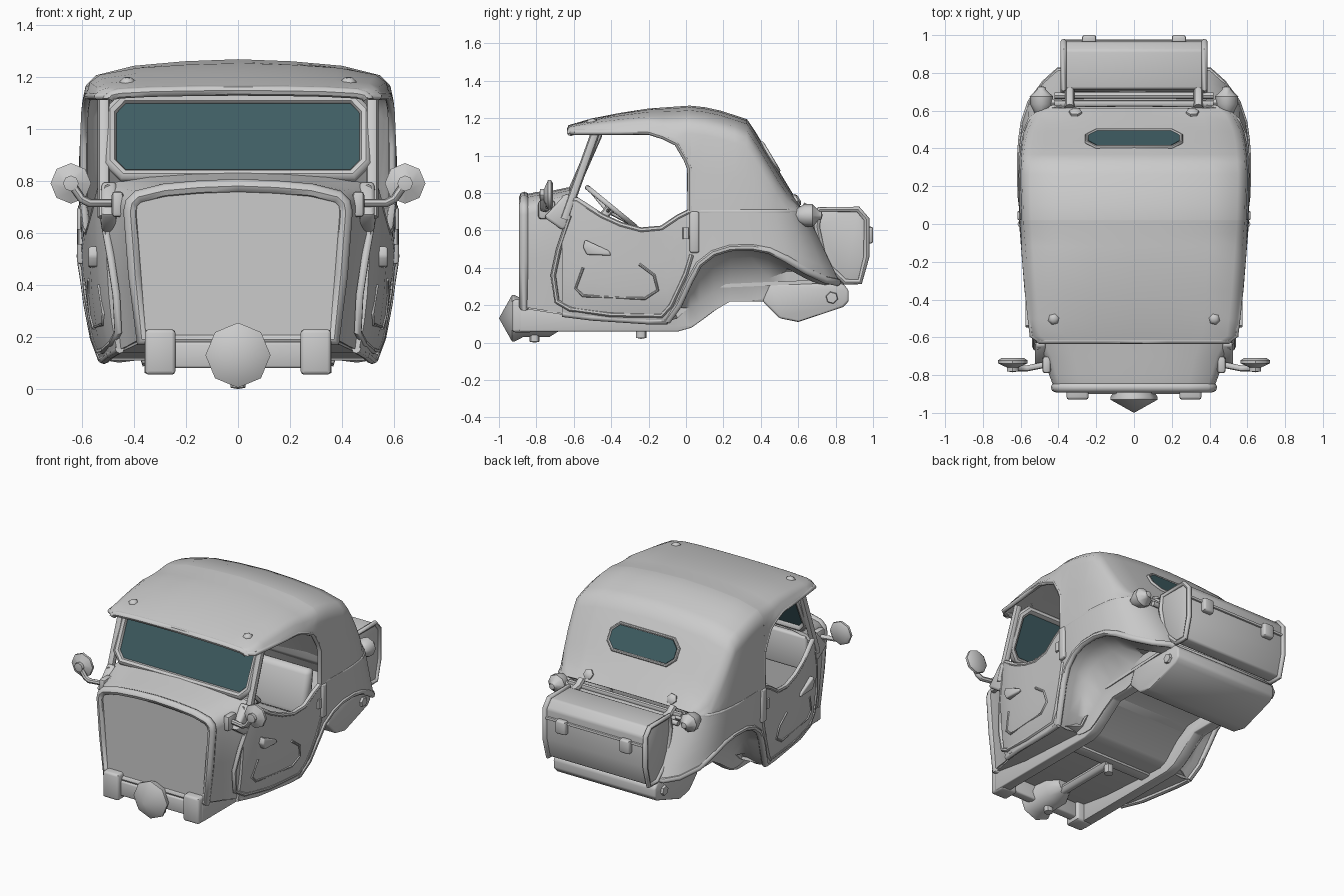
import bpy, bmesh, math
from mathutils import Vector

if "Cube" in bpy.data.objects:
    bpy.data.objects.remove(bpy.data.objects["Cube"])

GLASS = bpy.data.materials.new("glass")
GLASS.diffuse_color = (0.05, 0.11, 0.125, 1)
GLASS.use_nodes = True
GLASS.node_tree.nodes["Principled BSDF"].inputs["Base Color"].default_value = GLASS.diffuse_color

def interp(t, table):
    """Piecewise-linear lookup in [(t, value), ...]."""
    for (a, va), (b, vb) in zip(table, table[1:]):
        if t <= b:
            return va + (vb - va) * max(0, t - a) / (b - a)
    return table[-1][1]

def mesh(name, verts, faces, solid=0, mirror=False, bevel=0, mat=None):
    me = bpy.data.meshes.new(name)
    me.from_pydata([tuple(v) for v in verts], [], faces)
    bm = bmesh.new()
    bm.from_mesh(me)
    bmesh.ops.remove_doubles(bm, verts=bm.verts, dist=1e-5)
    bmesh.ops.recalc_face_normals(bm, faces=bm.faces)
    bm.to_mesh(me)
    ob = bpy.data.objects.new(name, me)
    bpy.context.collection.objects.link(ob)
    if mirror:
        ob.modifiers.new("mirror", 'MIRROR').use_mirror_merge = False
    if solid:
        m = ob.modifiers.new("solid", 'SOLIDIFY')
        m.thickness, m.offset = solid, 0
    if bevel:
        m = ob.modifiers.new("bevel", 'BEVEL')
        m.width, m.segments = bevel, 2
    if mat:
        me.materials.append(mat)

def loft(name, rows, cyclic=False, **kw):
    n = len(rows[0])
    mesh(name, [p for r in rows for p in r],
         [(i * n + j, i * n + (j + 1) % n, (i + 1) * n + (j + 1) % n, (i + 1) * n + j)
          for i in range(len(rows) - 1) for j in range(n if cyclic else n - 1)], **kw)

def prism(name, prof, x0, x1, **kw):
    """Side profile (y, z) extruded along x."""
    n = len(prof)
    sides = [(i, (i + 1) % n, n + (i + 1) % n, n + i) for i in range(n)]
    mesh(name, [(x, y, z) for x in (x0, x1) for y, z in prof], [tuple(range(n)), tuple(range(n, 2 * n))] + sides, **kw)

def box(name, x0, x1, y0, y1, z0, z1, **kw):
    prism(name, [(y0, z0), (y1, z0), (y1, z1), (y0, z1)], x0, x1, **kw)

def lathe(name, c, prof, axis=(0, 1, 0), n=8, **kw):
    """Profile (radius, offset) turned around an axis through c."""
    a = Vector(axis).normalized()
    u = a.orthogonal().normalized()
    w = a.cross(u)
    turn = [u * math.cos(t) + w * math.sin(t) for t in (2 * math.pi * i / n for i in range(n))]
    loft(name, [[Vector(c) + a * o + q * r for q in turn] for r, o in prof], cyclic=True, **kw)

def tube(name, pts, r, cyclic=False, mirror=False):
    cu = bpy.data.curves.new(name, 'CURVE')
    cu.dimensions, cu.bevel_depth, cu.bevel_resolution, cu.use_fill_caps = '3D', r, 2, True
    for s in ((1, -1) if mirror else (1,)):
        sp = cu.splines.new('POLY')
        sp.points.add(len(pts) - 1)
        for q, p in zip(sp.points, pts):
            q.co = (s * p[0], p[1], p[2], 1)
        sp.use_cyclic_u = cyclic
    bpy.context.collection.objects.link(bpy.data.objects.new(name, cu))

def octa(x, a, b, c):
    """Rectangle with clipped corners."""
    return [(-x + c, a), (x - c, a), (x, a + c), (x, b - c), (x - c, b), (c - x, b), (-x, b - c), (-x, a + c)]

def rib(y, w, zb, zc, foot=1.0, depth=1.0):
    """Arched cross-section from one side over the crown to the other."""
    d = min(1, (zc - zb) / 0.16) * depth
    zs = zc - 0.14 * d
    half = [(w * foot, y, zb), (w * (foot + 1) / 2, y, (zb + zs) / 2), (w * .985, y, zs), (w * .97, y, zc - .095 * d),
            (w * .91, y, zc - .06 * d), (w * .67, y, zc - .025 * d), (w * .35, y, zc - .008 * d)]
    return half + [(0, y, zc)] + [flip(p) for p in half[::-1]]

# Half-width of the body side
WY = [(-.89, .42), (-.75, .46), (-.6, .525), (-.4, .56), (0, .592), (.2, .602)]
KZ = [(.1, .88), (.2, .935), (.35, .97), (.6, 1), (.9, 1)]
W = lambda y, z: interp(y, WY) * interp(z, KZ)
on_side = lambda pts, off=0: [(W(y, z) + off, y, z) for y, z in pts]
flip = lambda p: (-p[0], p[1], p[2])
# Nose, hood and front panel
nose = [rib(*r, .88, .7) for r in [(-.865, .42, .19, .78), (-.8, .445, .18, .795), (-.7, .475, .165, .805),
                                   (-.63, .515, .15, .82), (-.585, .53, .145, .825)]]
loft("nose_shell", nose, solid=.02)
mesh("front_panel", nose[0], [tuple(range(len(nose[0])))], solid=.02)
tube("front_panel_rim", nose[0], .027, cyclic=True)
box("dashboard", -.49, .49, -.62, -.57, .55, .78, bevel=.015)
# Doors and sills
bot = [(-.66, .155), (-.5, .135), (-.2, .115), (-.1, .115), (-.04, .2), (.02, .33)]
top = [(-.66, .77), (-.58, .76), (-.52, .72), (-.45, .675), (-.35, .63), (-.24, .6), (-.13, .61), (-.04, .67), (.02, .7)]
span = lambda y, k: interp(y, bot) * (1 - k) + interp(y, top) * k
loft("door_panel", [on_side([(y, span(y, k / 6)) for k in range(7)]) for y in
                    (-.66, -.58, -.52, -.45, -.35, -.24, -.2, -.13, -.1, -.04, .02)], solid=.025, mirror=True)
tube("door_top_rim", on_side(top), .016, mirror=True)
tube("sill_rim", on_side(bot[:4]), .018, mirror=True)
tube("door_edge", on_side([(-.62, .68), (-.68, .5), (-.71, .36), (-.69, .22), (-.62, .18), (-.4, .15), (-.13, .145), (-.08, .2),
                           (0, .37), (.03, .47)], .004), .015, mirror=True)
tube("door_panel_crease", on_side([(-.55, .4), (-.59, .29), (-.55, .25), (-.22, .235), (-.15, .28), (-.17, .36), (-.25, .42)], .012),
     .008, mirror=True)
prism("door_handle", [(-.55, .51), (-.54, .55), (-.41, .49), (-.40, .465), (-.53, .47)], .53, .575, bevel=.008, mirror=True)
box("rear_door_latch", .58, .618, .02, .07, .48, .7, bevel=.01, mirror=True)
lathe("latch_knob", (.597, 0, .585), [(0, -.03), (.02, -.03), (.02, .03), (0, .03)], (0, 0, 1), mirror=True)
# Rear tub: plan curve leans outward from the belt line down to the wheel arch
ARCH = [(.02, .33), (.07, .42), (.16, .49), (.25, .51), (.4, .51), (.5, .47), (.6, .41), (.7, .345), (.82, .32)]
belt = [(.592, .02), (.595, .07), (.6, .14), (.602, .22), (.602, .32), (.595, .4), (.585, .47), (.55, .55), (.49, .6), (.38, .63), (0, .635)]
base = [(.575, .02), (.585, .07), (.595, .15), (.6, .25), (.6, .38), (.595, .48), (.58, .57), (.545, .66), (.47, .75), (.4, .81), (0, .825)]
tub = lambda a, b, z: (*(Vector(a).lerp(Vector(b), (.7 - z) / .38)), z)
cols = []
for a, b in zip(belt, base):
    zb = .4
    for _ in range(12):  # settle on the arch height below this column
        zb = (zb + interp(tub(a, b, zb)[1], ARCH)) / 2
    cols.append([tub(a, b, zb + (.7 - zb) * k / 5) for k in range(6)])
rear = cols + [[flip(p) for p in c] for c in cols[-2::-1]]
loft("rear_body", rear, solid=.022)
tube("belt_rim", [c[-1] for c in rear], .013)
arch = on_side(bot[3:5]) + [c[0] for c in cols]
tube("wheel_arch_rim", arch, .02, mirror=True)
# Wheel wells
LOW = [(-.1, .1), (0, .08), (.05, .1), (.22, .22), (.4, .22), (.5, .28), (.8, .31)]
outer = arch[:-1]
loft("wheel_well", [outer, [(x * .88, y, z - .01) for x, y, z in outer], [(x * .76, y, z - .05 * (z - .1) / .4) for x, y, z in outer],
                    [(.37, y, min(z, interp(y, LOW) + .1)) for x, y, z in outer],
                    [(.36, y, interp(y, LOW)) for x, y, z in outer]], solid=.012, mirror=True)
# Floor and bench seat
loft("floor", [[(-w, y, z), (w, y, z)] for y, z, w in [(-.86, .19, .37), (-.6, .15, .455), (-.1, .12, .51), (-.05, .14, .38),
                                                       (.12, .3, .38), (.8, .33, .38)]], solid=.02)
prism("seat_cushion", [(-.1, .2), (-.12, .42), (.18, .38), (.18, .3)], -.36, .36, bevel=.03)
prism("seat_back", [(.14, .38), (.21, .66), (.28, .66), (.24, .36)], -.38, .38, bevel=.03)
# Soft top
RW = [(-.615, .5), (-.59, .54), (-.3, .57), (0, .592), (.25, .6), (.4, .592), (.5, .57), (.57, .53), (.62, .47)]
RC = [(-.615, 1.155), (-.5, 1.188), (-.25, 1.237), (.05, 1.258), (.18, 1.23), (.32, 1.185), (.36, 1.125), (.61, .71)]
RB = [(-.615, 1.125), (-.2, 1.125), (-.12, 1.1), (-.05, 1.065), (0, .98), (.02, .93), (.021, .7), (.7, .7)]
ribs = [rib(y, interp(y, RW), interp(y, RB), interp(y, RC)) for y in
        (-.615, -.59, -.5, -.35, -.2, -.12, -.05, 0, .02, .021, .1, .18, .26, .32, .36, .42, .48, .53, .57, .605)]
loft("soft_top", ribs, solid=.022)
tube("soft_top_front_lip", [(x, y, z - .008) for x, y, z in ribs[0]], .02)
tube("soft_top_side_lip", [r[0] for r in ribs[:10]], .014, mirror=True)
lathe("roof_button", (.425, -.5, 1.16), [(.032, 0), (.03, .025), (.015, .037), (0, .037)], (0, -.2, 1), n=6, mirror=True)
# Windscreen
screen = lambda pts: [(x, -.61 + .44 * (z - .8), z) for x, z in pts]
mesh("windscreen_glass", screen(octa(.475, .835, 1.105, .045)), [tuple(range(8))], solid=.012, mat=GLASS)
tube("windscreen_frame", screen(octa(.49, .82, 1.115, .05)), .026, cyclic=True)
tube("windscreen_pillar", [(.515, -.485, 1.12), (.515, -.6, .8), (.515, -.65, .66)], .024, mirror=True)
prism("pillar_bracket", [(-.76, .67), (-.66, .6), (-.62, .63), (-.59, .76), (-.64, .8)], .465, .525, bevel=.015, mirror=True)
# Rear window on the sloping back
back = lambda pts: [(x, .369 + .516 * s, 1.13 - .857 * s) for x, s in pts]
mesh("rear_window", back(octa(.24, .085, .235, .045)), [tuple(range(8))], solid=.012, mat=GLASS)
tube("rear_window_frame", back(octa(.25, .075, .245, .05)), .01, cyclic=True)
# Steering wheel
hub, ax = Vector((.25, -.4, .725)), Vector((0, .63, .77))
rim = [hub + Vector((math.cos(t), math.sin(t) * .77, -math.sin(t) * .63)) * .165 for t in (math.pi * i / 8 for i in range(16))]
tube("steering_wheel", rim, .014, cyclic=True)
for i in (0, 5, 11):
    tube("steering_spoke", [hub - ax * .03, rim[i]], .01)
tube("steering_column", [hub, hub - ax * .22], .025)
# Wing mirrors
lathe("mirror_head", (.642, -.73, .79), [(0, .02), (.06, .02), (.078, .008), (.078, -.008), (.03, -.03), (.03, -.05), (0, -.055)], mirror=True)
tube("mirror_arm", [(.642, -.765, .79), (.6, -.765, .73), (.57, -.765, .715), (.47, -.745, .715)], .016, mirror=True)
box("mirror_mount", .44, .485, -.79, -.7, .66, .76, bevel=.015, mirror=True)
# Chassis rails, bumper blocks and front lamp
prism("chassis_rail", [(-.89, .06), (-.89, .2), (0, .2), (.2, .32), (.45, .32), (.42, .22), (.22, .22), (.1, .13), (.03, .08), (-.04, .06)],
      .29, .36, bevel=.006, mirror=True)
box("bumper_block", .24, .358, -.93, -.82, .055, .23, bevel=.015, mirror=True)
box("front_crossbeam", -.3, .3, -.9, -.84, .08, .18, bevel=.01)
lathe("front_lamp", (0, -.93, .13), [(0, -.07), (.125, 0), (.125, .012), (.1, .06), (.1, .2), (.05, .28), (0, .28)])
tube("tow_bar", [(0, -.7, .1), (0, -.24, .1)], .03)
box("centre_crossbeam", -.3, .3, -.28, -.2, .1, .16, bevel=.01)
lathe("front_stud", (0, -.81, .06), [(.028, 0), (.028, -.055), (0, -.06)], (0, 0, 1))
lathe("rear_stud", (0, -.24, .08), [(.028, 0), (.028, -.055), (0, -.06)], (0, 0, 1))
# Rear tank
prism("rear_tank", [(.41, .22), (.5, .13), (.6, .11), (.84, .19), (.87, .22), (.87, .28), (.84, .315), (.45, .315)], -.38, .38, bevel=.012)
lathe("tank_bolt", (.375, .78, .24), [(.035, 0), (.03, .02), (0, .022)], (1, 0, 0), n=6, mirror=True)
# Luggage trunk on the back
case = [(.715, .712), (.92, .712), (.965, .66), (.965, .46), (.93, .325), (.85, .325), (.74, .43), (.7, .62)]
prism("trunk_case", case, -.375, .375, bevel=.012)
tube("trunk_edge_trim", [(.373, y, z) for y, z in case], .016, cyclic=True, mirror=True)
tube("trunk_lid_seam", [(-.37, .965, .6), (.37, .965, .6)], .011)
box("trunk_clasp", .2, .275, .955, 1.0, .53, .62, bevel=.012, mirror=True)
# Luggage rack and tail lamps
tube("rack_upper_bar", [(-.42, .64, .7), (.42, .64, .7)], .017)
tube("rack_lower_bar", [(-.42, .68, .66), (.42, .68, .66)], .017)
tube("rack_post", [(.34, .62, .73), (.34, .66, .7), (.34, .72, .69)], .024, mirror=True)
lathe("rack_stop", (.31, .58, .755), [(.035, -.01), (.035, .02), (.02, .03), (0, .03)], (0, .86, .5), n=6, mirror=True)
lathe("tail_lamp", (.49, .65, .68), [(0, -.09), (.03, -.075), (.06, -.015), (.062, .025), (.025, .06), (.02, .075), (0, .08)], mirror=True)
tube("tail_lamp_stem", [(.49, .64, .68), (.38, .64, .68)], .022, mirror=True)
# Apply modifiers, then smooth with sharp edges kept
bpy.ops.object.select_all(action='SELECT')
bpy.context.view_layer.objects.active = bpy.data.objects["nose_shell"]
bpy.ops.object.convert(target='MESH')
bpy.ops.object.shade_smooth_by_angle(angle=math.radians(45))
